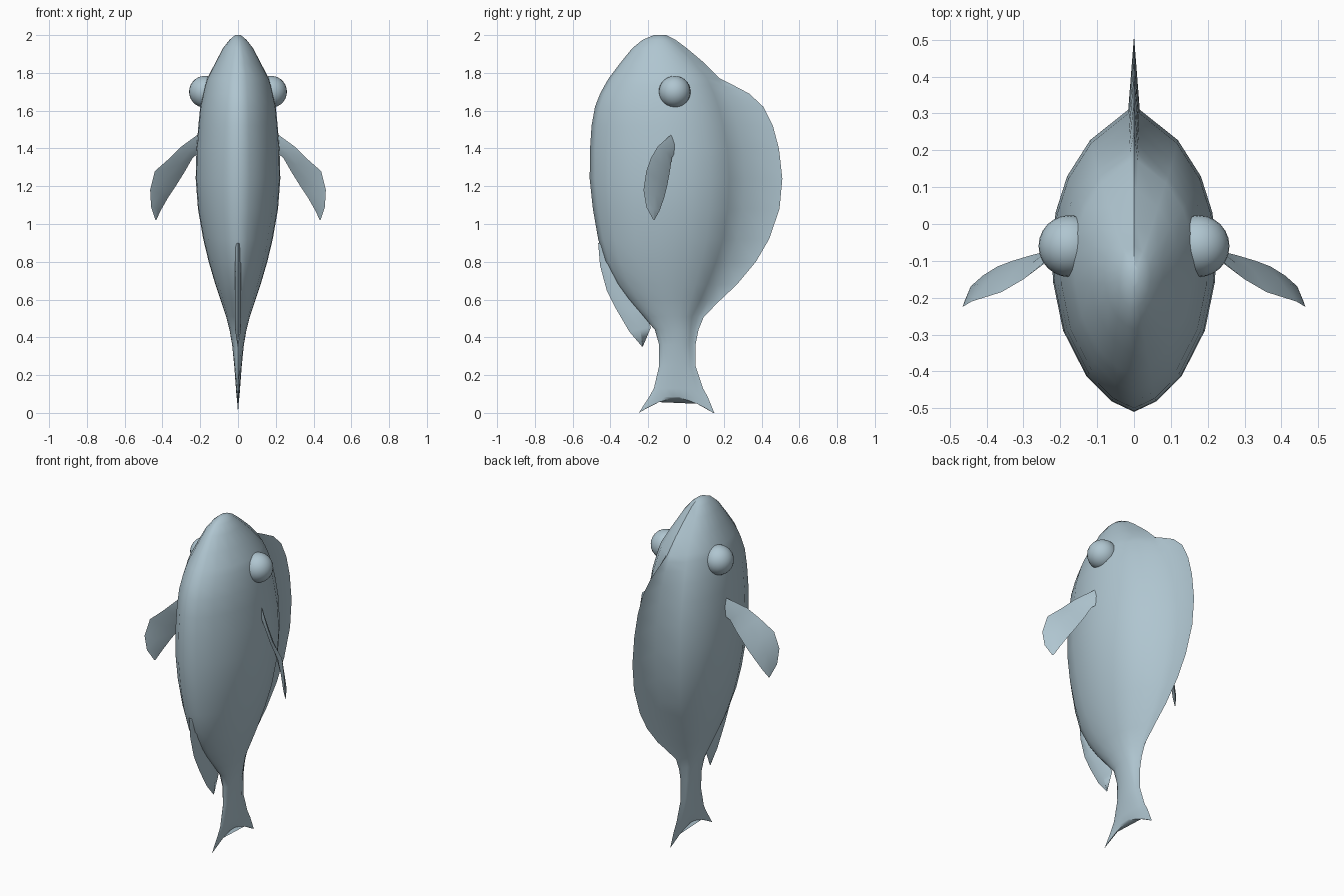
import bpy, bmesh, math
from mathutils import Vector

skin = bpy.data.materials.new("blue_grey_skin")
skin.diffuse_color = (0.43, 0.56, 0.63, 1)


def make(name, bm, angle=60):
    bmesh.ops.remove_doubles(bm, verts=bm.verts, dist=0.0005)
    bmesh.ops.recalc_face_normals(bm, faces=bm.faces)
    me = bpy.data.meshes.new(name)
    bm.to_mesh(me)
    bm.free()
    ob = bpy.data.objects.new(name, me)
    bpy.context.collection.objects.link(ob)
    me.materials.append(skin)
    bpy.ops.object.select_all(action='DESELECT')
    ob.select_set(True)
    bpy.context.view_layer.objects.active = ob
    bpy.ops.object.shade_smooth_by_angle(angle=math.radians(angle))
    return ob


def loft(rings):
    bm = bmesh.new()
    rows = [[bm.verts.new(p) for p in r] for r in rings]
    n = len(rows[0])
    for a, b in zip(rows, rows[1:]):
        for i in range(n):
            j = (i + 1) % n
            bm.faces.new((a[i], a[j], b[j], b[i]))
    for end in (rows[0], rows[-1]):
        bm.faces.new(end)
    return bm


# Body with dorsal fin and tail: z, belly y, back y, fin edge y, half width
stations = [
    (2.00, -0.17, -0.11, -0.105, 0.015), (1.975, -0.23, -0.06, -0.055, 0.045),
    (1.93, -0.285, 0.00, 0.005, 0.08), (1.85, -0.35, 0.09, 0.10, 0.122),
    (1.77, -0.41, 0.17, 0.18, 0.163), (1.735, -0.43, 0.19, 0.25, 0.175),
    (1.69, -0.455, 0.215, 0.335, 0.185), (1.62, -0.482, 0.245, 0.41, 0.20),
    (1.52, -0.50, 0.275, 0.46, 0.21), (1.40, -0.508, 0.30, 0.492, 0.22),
    (1.24, -0.51, 0.31, 0.51, 0.224), (1.08, -0.493, 0.30, 0.495, 0.212),
    (0.92, -0.465, 0.27, 0.44, 0.184), (0.80, -0.43, 0.225, 0.37, 0.155),
    (0.68, -0.365, 0.165, 0.27, 0.12), (0.60, -0.305, 0.12, 0.185, 0.093),
    (0.51, -0.225, 0.06, 0.095, 0.063), (0.44, -0.165, 0.045, 0.066, 0.045),
    (0.36, -0.142, 0.035, 0.05, 0.031), (0.25, -0.142, 0.04, 0.05, 0.02),
    (0.13, -0.17, 0.08, 0.09, 0.011), (0.085, -0.195, 0.105, 0.115, 0.008),
    (0.00, -0.25, 0.145, 0.15, 0.003),
]
section = [(0.035, 0.27), (0.12, 0.58), (0.27, 0.86), (0.43, 0.98), (0.54, 1.0),
           (0.66, 0.95), (0.78, 0.81), (0.90, 0.53), (1.0, 0.07)]

rings = []
for z, belly, back, fin, w in stations:
    depth = back - belly

    def level(f):
        # the tail edge is concave between its two tips
        return 0.08 * (1 - abs(2 * f - 1) ** 1.6) if z == 0 else z
    side = [(w * k, belly + f * depth, level(f)) for f, k in section]
    rings.append([(0, belly, level(0))] + side + [(0, fin, level(1))]
                 + [(-x, y, h) for x, y, h in reversed(side)])
make("body", loft(rings))


# Thin lens-shaped fins between two edge lines
def fin(name, a_line, b_line, thick, flip=1):
    rings = []
    n = len(a_line)
    for i in range(n):
        a, b = Vector(a_line[i]), Vector(b_line[i])
        k, m = max(i - 1, 0), min(i + 1, n - 1)
        along = Vector(a_line[m]) + Vector(b_line[m]) - Vector(a_line[k]) - Vector(b_line[k])
        across = b - a if (b - a).length > 0.005 else Vector(b_line[i - 1]) - Vector(a_line[i - 1])
        nor = along.cross(across).normalized()
        t = thick * (0.1 if i == n - 1 else 1)
        mid = (a + b) / 2
        rings.append([(p.x * flip, p.y, p.z) for p in (a, mid + nor * t, b, mid - nor * t)])
    make(name, loft(rings), 80)


outer = [(0.19, -0.06, 1.49), (0.30, -0.15, 1.41), (0.36, -0.185, 1.35), (0.44, -0.21, 1.28),
         (0.465, -0.225, 1.18), (0.46, -0.21, 1.09), (0.437, -0.172, 1.02)]
inner = [(0.19, -0.05, 1.39), (0.24, -0.075, 1.35), (0.28, -0.085, 1.28), (0.33, -0.10, 1.20),
         (0.37, -0.115, 1.14), (0.41, -0.14, 1.07), (0.433, -0.168, 1.02)]
for s, label in ((1, "right"), (-1, "left")):
    fin(label + "_side_fin", outer, inner, 0.01, s)

# Rear belly fin
fin("belly_fin",
    [(0, -0.465, 0.90), (0, -0.455, 0.78), (0, -0.42, 0.65), (0, -0.37, 0.55),
     (0, -0.30, 0.43), (0, -0.232, 0.35)],
    [(0, -0.42, 0.88), (0, -0.36, 0.74), (0, -0.29, 0.63), (0, -0.23, 0.54),
     (0, -0.185, 0.455), (0, -0.228, 0.352)], 0.016)

# Eyes
for s, label in ((1, "right"), (-1, "left")):
    bm = bmesh.new()
    bmesh.ops.create_uvsphere(bm, u_segments=24, v_segments=14, radius=0.084)
    for v in bm.verts:
        v.co = Vector((v.co.x + s * 0.175, v.co.y - 0.06, v.co.z + 1.70))
    make(label + "_eye", bm)
